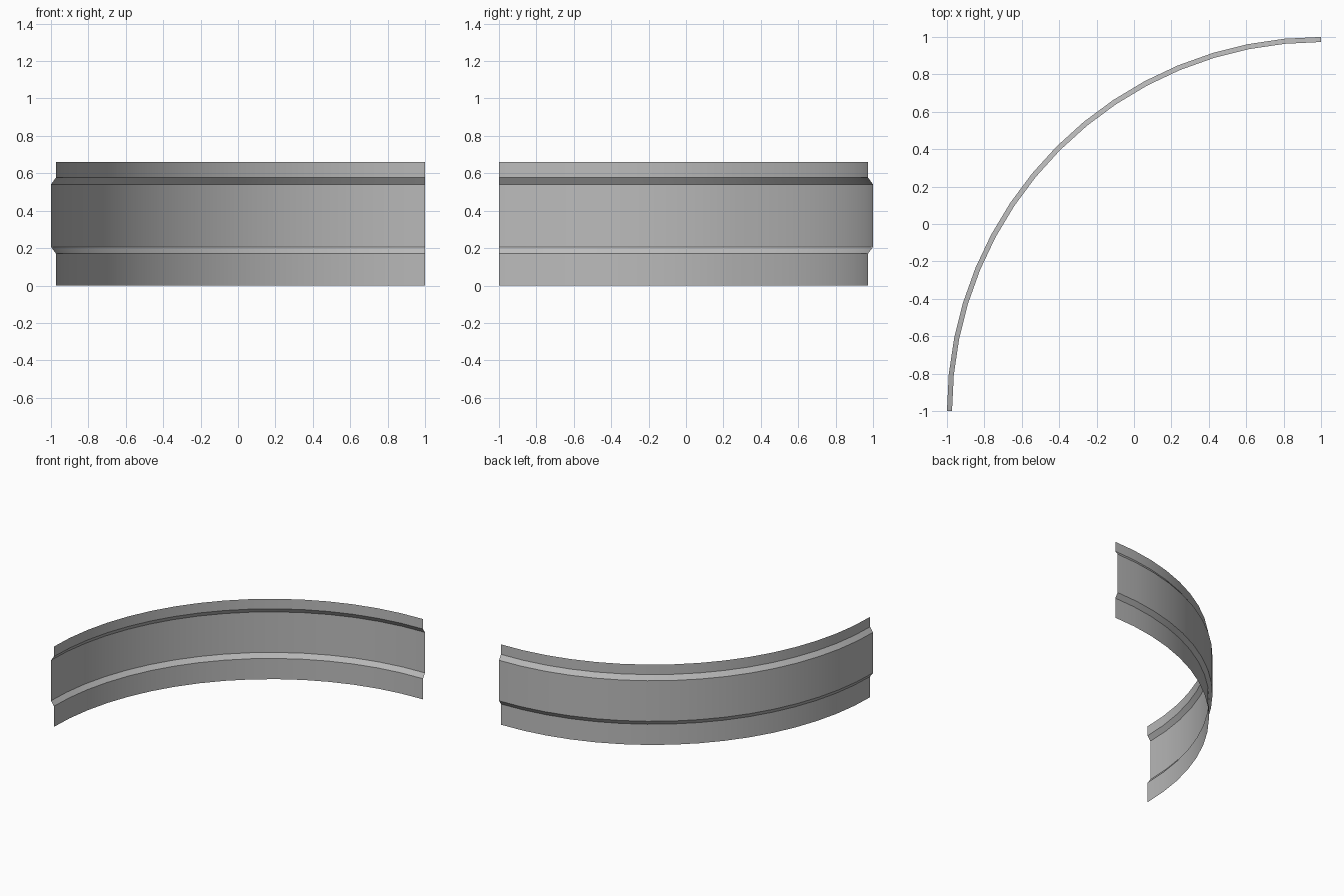
import bpy, bmesh
from math import cos, sin, pi, radians

cube = bpy.data.objects.get("Cube")
if cube:
    bpy.data.objects.remove(cube, do_unlink=True)

# Plain grey metal
metal = bpy.data.materials.new("grey metal")
metal.use_nodes = True
metal.diffuse_color = (0.5, 0.5, 0.5, 1)
metal.node_tree.nodes["Principled BSDF"].inputs["Base Color"].default_value = (0.5, 0.5, 0.5, 1)

# Sheet cross-section as (radius, height): flat lips around a raised band
INNER, OUTER = 1.973, 2.0
PROFILE = [(INNER, 0), (INNER, 0.17), (OUTER, 0.207),
           (OUTER, 0.54), (INNER, 0.578), (INNER, 0.66)]
SEGMENTS = 16
CENTRE_X, CENTRE_Y = 1, -1

# Sweep the cross-section through a quarter turn
bm = bmesh.new()
columns = []
for i in range(SEGMENTS + 1):
    a = pi / 2 + pi / 2 * i / SEGMENTS
    columns.append([bm.verts.new((CENTRE_X + r * cos(a), CENTRE_Y + r * sin(a), z))
                    for r, z in PROFILE])
for a, b in zip(columns, columns[1:]):
    for k in range(len(PROFILE) - 1):
        bm.faces.new((a[k], a[k + 1], b[k + 1], b[k]))
bm.normal_update()
# Point the faces outward, away from the centre of the curve
for f in bm.faces:
    c = f.calc_center_median()
    if f.normal.x * (c.x - CENTRE_X) + f.normal.y * (c.y - CENTRE_Y) < 0:
        f.normal_flip()

mesh = bpy.data.meshes.new("curved_panel")
bm.to_mesh(mesh)
bm.free()
mesh.materials.append(metal)
panel = bpy.data.objects.new("curved_panel", mesh)
bpy.context.collection.objects.link(panel)

# Smooth around the curve, crisp at the profile creases
bpy.ops.object.select_all(action='DESELECT')
panel.select_set(True)
bpy.context.view_layer.objects.active = panel
bpy.ops.object.shade_smooth_by_angle(angle=radians(25))
